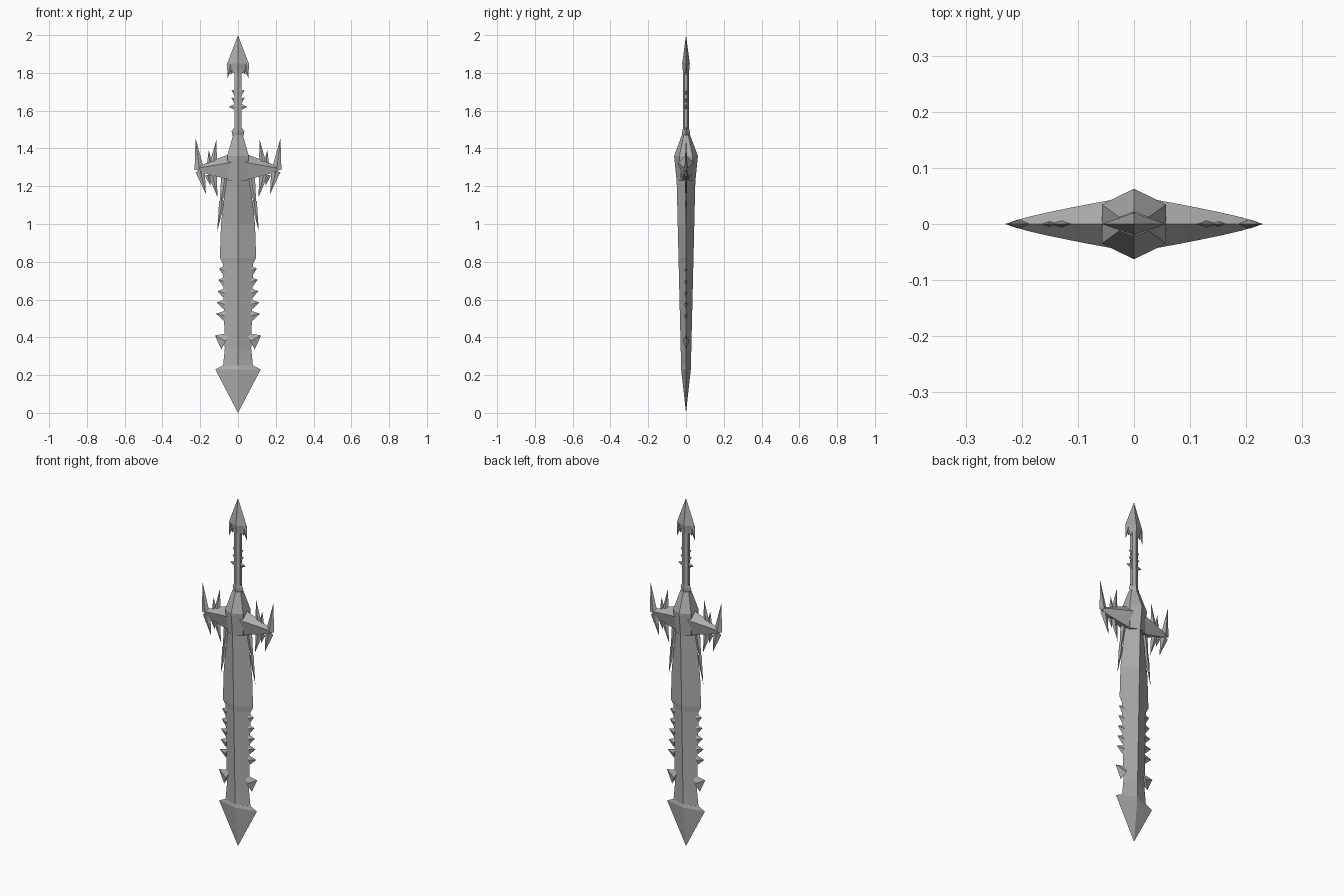
import bpy, bmesh
from mathutils import Vector

if "Cube" in bpy.data.objects:
    bpy.data.objects.remove(bpy.data.objects["Cube"], do_unlink=True)

# One plain steel colour
grey = (0.42, 0.42, 0.42, 1)
steel = bpy.data.materials.new("steel grey")
steel.use_nodes = True
steel.diffuse_color = grey
shader = next(node for node in steel.node_tree.nodes if node.type == 'BSDF_PRINCIPLED')
shader.inputs["Base Color"].default_value = grey


def finish(name, bm):
    """Clean the mesh and add it to the scene as a flat-shaded object."""
    bmesh.ops.remove_doubles(bm, verts=bm.verts, dist=0.0003)
    bmesh.ops.dissolve_degenerate(bm, edges=bm.edges, dist=0.0001)
    bmesh.ops.recalc_face_normals(bm, faces=bm.faces)
    mesh = bpy.data.meshes.new(name)
    bm.to_mesh(mesh)
    bm.free()
    mesh.materials.append(steel)
    bpy.context.collection.objects.link(bpy.data.objects.new(name, mesh))


def skin(name, rings):
    """Bridge a series of equal-sized rings and close both ends."""
    bm = bmesh.new()
    rows = [[bm.verts.new(point) for point in ring] for ring in rings]
    for low, high in zip(rows, rows[1:]):
        for i in range(len(low)):
            bm.faces.new((low[i - 1], low[i], high[i], high[i - 1]))
    bm.faces.new(rows[0])
    bm.faces.new(rows[-1])
    finish(name, bm)


def diamond(z, width, depth):
    """Four-sided section with sharp edges left and right, ridges front and back."""
    return [(0, -depth, z), (width, 0, z), (0, depth, z), (-width, 0, z)]


def hexagon(z, width, depth):
    """Six-sided section with a front and back ridge and flat flanks."""
    flank = depth * 0.55
    return [(0, -depth, z), (width, -flank, z), (width, flank, z),
            (0, depth, z), (-width, flank, z), (-width, -flank, z)]


def thorns(name, shapes):
    """Mirrored pairs of ridged thorns, each given by root, tip and base width."""
    bm = bmesh.new()
    for side in (-1, 1):
        for root, tip, width in shapes:
            start = Vector((side * root[0], 0, root[1]))
            end = Vector((side * tip[0], 0, tip[1]))
            across = (end - start).cross(Vector((0, 1, 0))).normalized() * width / 2
            ridge = Vector((0, width / 6, 0))
            base = [bm.verts.new(start + offset)
                    for offset in (across, ridge, -across, -ridge)]
            point = bm.verts.new(end)
            bm.faces.new(base)
            for i in range(len(base)):
                bm.faces.new((base[i - 1], base[i], point))
    finish(name, bm)


# Blade: the ridge thickens steadily toward the guard
def blade_ring(z, width):
    return diamond(z, width, 0.02 + 0.024 * z)


skin("blade", [blade_ring(z, width) for z, width in (
    (0.24, 0.08), (0.34, 0.07), (0.79, 0.08), (0.82, 0.096), (1, 0.09), (1.26, 0.06))])

# Broad arrow point
skin("blade_point", [diamond(0, 0, 0), blade_ring(0.23, 0.12), blade_ring(0.25, 0.08)])

# Evenly spaced saw teeth that grow toward the point, then one large tooth
teeth = []
for i in range(5):
    height = 0.765 - 0.06 * i
    teeth.append(((0.07, height - 0.01), (0.1 + 0.004 * i, height), 0.055))
teeth.append(((0.065, 0.38), (0.122, 0.41), 0.1))
thorns("blade_teeth", teeth)

# Slim fins sweeping down beside the blade
thorns("blade_fins", [((0.07, 1.24), (0.1, 1.05), 0.04),
                      ((0.085, 1.12), (0.11, 0.96), 0.03)])

# Guard hub narrowing up into the neck, with a small collar
skin("guard_hub", [hexagon(z, width, depth) for z, width, depth in (
    (1.23, 0.05, 0.05), (1.36, 0.057, 0.063), (1.47, 0.026, 0.022))])
skin("neck_collar", [diamond(1.46, 0.026, 0.022), diamond(1.49, 0.034, 0.02),
                     diamond(1.51, 0.02, 0.016)])


# Guard arms taper outward to a point, with the ridge above the middle
def arm_ring(side, reach):
    taper = (1 - reach) ** 0.8
    middle = 1.305 - 0.015 * reach
    x, half, depth = side * 0.23 * reach, 0.08 * taper, 0.05 * taper
    return [(x, 0, middle + half), (x, -depth, middle + half / 3),
            (x, -depth / 2, middle - half), (x, depth / 2, middle - half),
            (x, depth, middle + half / 3)]


for label, side in (("left", 1), ("right", -1)):
    skin("guard_arm_" + label, [arm_ring(side, step / 6) for step in range(1, 7)])

# Horns rising from the arms and fangs hanging below
thorns("guard_horns", [((0.205, 1.29), (0.225, 1.455), 0.05),
                       ((0.13, 1.32), (0.115, 1.445), 0.04),
                       ((0.15, 1.32), (0.155, 1.39), 0.03)])
thorns("guard_fangs", [((0.2, 1.28), (0.17, 1.16), 0.05),
                       ((0.135, 1.26), (0.108, 1.14), 0.045),
                       ((0.16, 1.26), (0.145, 1.2), 0.03)])

# Grip with small thorns on its sides
skin("grip", [hexagon(z, 0.018, 0.016) for z in (1.48, 1.85)])
thorns("grip_thorns", [((0.01, 1.62), (0.05, 1.62), 0.04),
                       ((0.01, 1.65), (0.036, 1.67), 0.03),
                       ((0.01, 1.69), (0.034, 1.71), 0.03)])

# Spearhead pommel with swept barbs
skin("pommel", [diamond(1.8, 0.03, 0.016), diamond(1.85, 0.057, 0.02), diamond(2, 0, 0)])
thorns("pommel_barbs", [((0.04, 1.85), (0.056, 1.77), 0.036),
                        ((0.03, 1.83), (0.038, 1.79), 0.03)])
